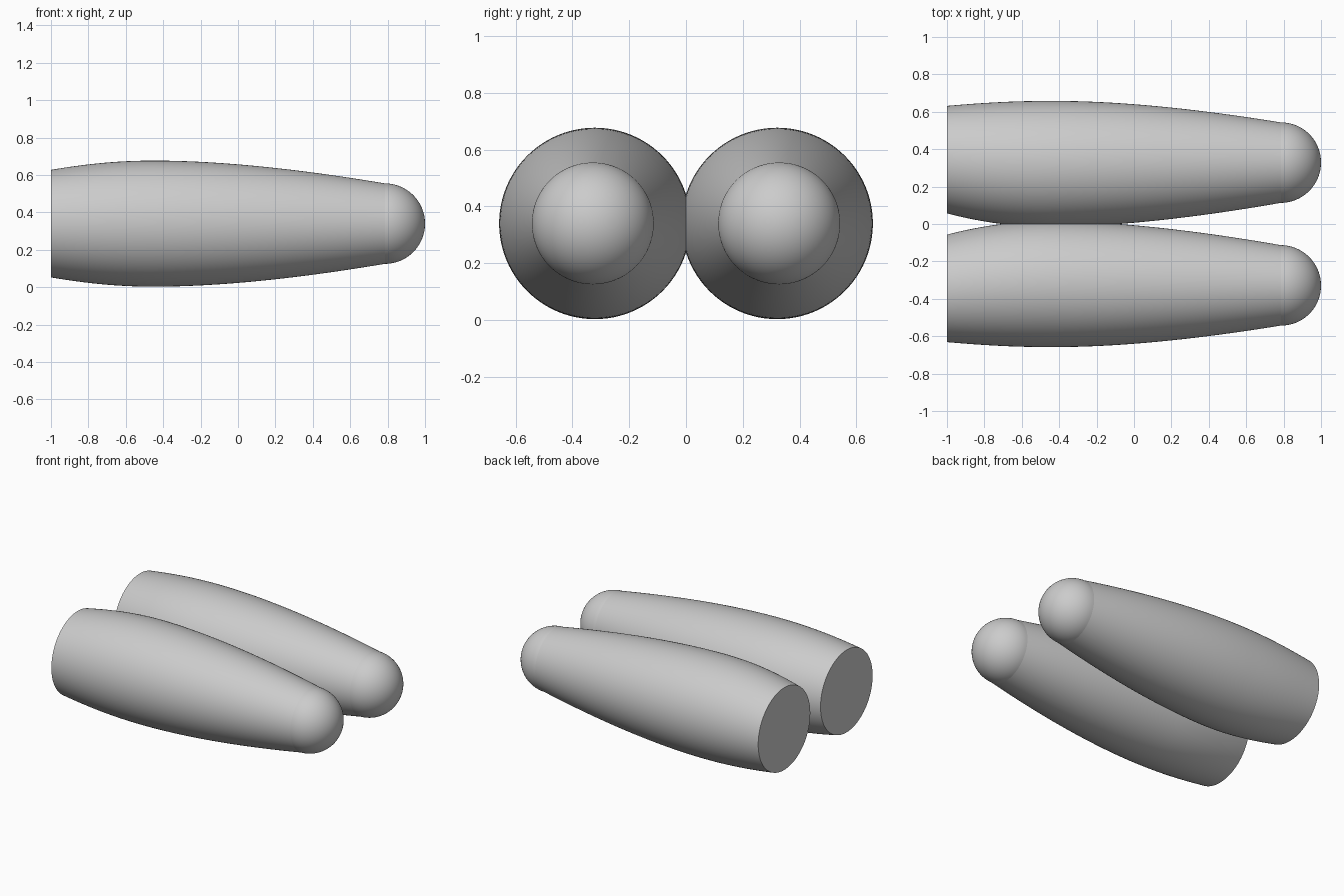
import bpy, bmesh, math
from mathutils import Vector, Matrix
from mathutils.geometry import interpolate_bezier

cube = bpy.data.objects.get("Cube")
if cube:
    bpy.data.objects.remove(cube, do_unlink=True)

grey = bpy.data.materials.new("light grey")
grey.use_nodes = True
colour = (0.6, 0.6, 0.6, 1)
grey.diffuse_color = colour
grey.node_tree.nodes["Principled BSDF"].inputs["Base Color"].default_value = colour

AXIS_Z = 0.34
TIP_X, TIP_R = 0.785, 0.215


def axis_y(x):
    """Sideways position of the axis, which bows out towards both ends."""
    if x < -0.45:
        return 0.321 + 0.023 * ((-0.45 - x) / 0.55) ** 2
    return 0.321 + 0.007 * (x + 0.45) / 1.235


def revolve(name, profile, side):
    """Spin (x, radius) points about the x axis, then follow the bowed axis."""
    bm = bmesh.new()
    verts = [bm.verts.new((x, 0, r)) for x, r in profile]
    edges = [bm.edges.new(pair) for pair in zip(verts, verts[1:])]
    bmesh.ops.spin(bm, geom=verts + edges, cent=(0, 0, 0), axis=(1, 0, 0),
                   angle=math.tau, steps=96)
    bmesh.ops.remove_doubles(bm, verts=bm.verts, dist=0.0001)
    for v in bm.verts:
        v.co += Vector((0, side * axis_y(v.co.x), AXIS_Z))
    bmesh.ops.recalc_face_normals(bm, faces=bm.faces)
    mesh = bpy.data.meshes.new(name)
    bm.to_mesh(mesh)
    bm.free()
    mesh.materials.append(grey)
    obj = bpy.data.objects.new(name, mesh)
    bpy.context.collection.objects.link(obj)
    bpy.ops.object.select_all(action="DESELECT")
    obj.select_set(True)
    bpy.context.view_layer.objects.active = obj
    bpy.ops.object.shade_smooth_by_angle(angle=math.radians(30))


# Swelling barrel outline: flat rear end, widest point, tapered front
rear = interpolate_bezier(*[Vector(p) for p in (
    (-1, 0.2875), (-0.82, 0.318), (-0.65, 0.337), (-0.45, 0.337))], 16)
front = interpolate_bezier(*[Vector(p) for p in (
    (-0.45, 0.337), (-0.05, 0.337), (0.4, 0.28), (TIP_X, TIP_R))], 28)
barrel = [(-1, 0)] + [(p.x, p.y) for p in rear + front[1:]]

# Rounded tip outline: a quarter circle
steps = 24
tip = [(TIP_X + TIP_R * math.sin(a), TIP_R * math.cos(a))
       for a in (math.pi / 2 * i / steps for i in range(steps + 1))]

for label, side in (("front", -1), ("back", 1)):
    revolve(label + "_barrel", barrel, side)
    revolve(label + "_rounded_tip", tip, side)
